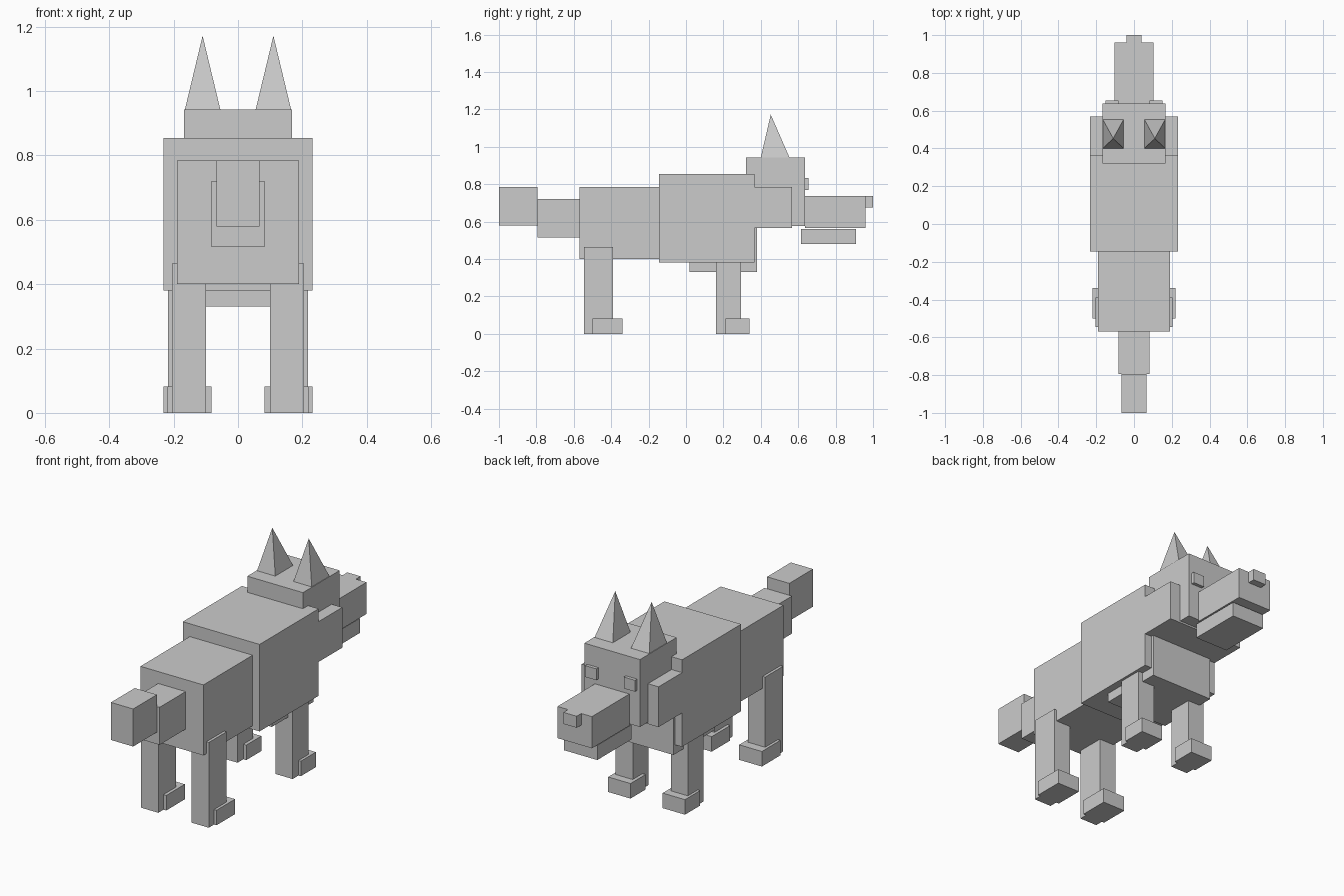
import bpy

if "Cube" in bpy.data.objects:
    bpy.data.objects.remove(bpy.data.objects["Cube"])

grey = bpy.data.materials.new("plain_grey")
grey.diffuse_color = (0.6, 0.6, 0.6, 1)
grey.use_nodes = True
grey.node_tree.nodes["Principled BSDF"].inputs["Base Color"].default_value = grey.diffuse_color

BOX_FACES = [(0, 3, 2, 1), (4, 5, 6, 7), (0, 1, 5, 4),
             (1, 2, 6, 5), (2, 3, 7, 6), (3, 0, 4, 7)]
PYRAMID_FACES = [(0, 3, 2, 1), (0, 1, 4), (1, 2, 4), (2, 3, 4), (3, 0, 4)]


def add_mesh(name, verts, faces):
    mesh = bpy.data.meshes.new(name)
    mesh.from_pydata(verts, [], faces)
    mesh.materials.append(grey)
    obj = bpy.data.objects.new(name, mesh)
    bpy.context.scene.collection.objects.link(obj)
    return obj


def ring(x, y, z):
    return [(x[0], y[0], z), (x[1], y[0], z), (x[1], y[1], z), (x[0], y[1], z)]


def box(name, x, y, z):
    return add_mesh(name, ring(x, y, z[0]) + ring(x, y, z[1]), BOX_FACES)


def pyramid(name, x, y, z, tip_y):
    tip = (sum(x) / 2, tip_y, z[1])
    return add_mesh(name, ring(x, y, z[0]) + [tip], PYRAMID_FACES)


def mirrored(obj):
    obj.modifiers.new("mirror", 'MIRROR')   # both sides of x = 0


# Centred parts: half width, y range, z range
for name, w, y, z in [
    ("tail_tip",   0.067, (-1.0, -0.795),  (0.58, 0.785)),
    ("tail_base",  0.083, (-0.795, -0.57), (0.515, 0.72)),
    ("hindquarters", 0.19, (-0.57, -0.145), (0.40, 0.785)),
    ("chest",      0.232, (-0.145, 0.365), (0.38, 0.855)),
    ("brisket",    0.19,  (0.02, 0.38),    (0.33, 0.57)),
    ("neck_ruff",  0.232, (0.365, 0.568),  (0.565, 0.785)),
    ("head",       0.168, (0.32, 0.637),   (0.575, 0.943)),
    ("snout",      0.104, (0.637, 0.96),   (0.565, 0.738)),
    ("jaw",        0.10,  (0.615, 0.908),  (0.48, 0.56)),
    ("nose",       0.04,  (0.957, 1.0),    (0.675, 0.738)),
]:
    box(name, (-w, w), y, z)

# Paired parts: legs, paws and eyes
for name, x, y, z in [
    ("hind_leg",  (0.10, 0.205),  (-0.545, -0.39), (0.0, 0.465)),
    ("hind_paw",  (0.083, 0.22),  (-0.50, -0.34),  (0.0, 0.082)),
    ("front_leg", (0.115, 0.218), (0.16, 0.295),   (0.0, 0.39)),
    ("front_paw", (0.097, 0.232), (0.21, 0.34),    (0.0, 0.082)),
    ("eye",       (0.083, 0.15),  (0.63, 0.655),   (0.77, 0.832)),
]:
    mirrored(box(name, x, y, z))

# Pointed ears
mirrored(pyramid("ear", (0.055, 0.165), (0.40, 0.553), (0.943, 1.172), 0.453))
